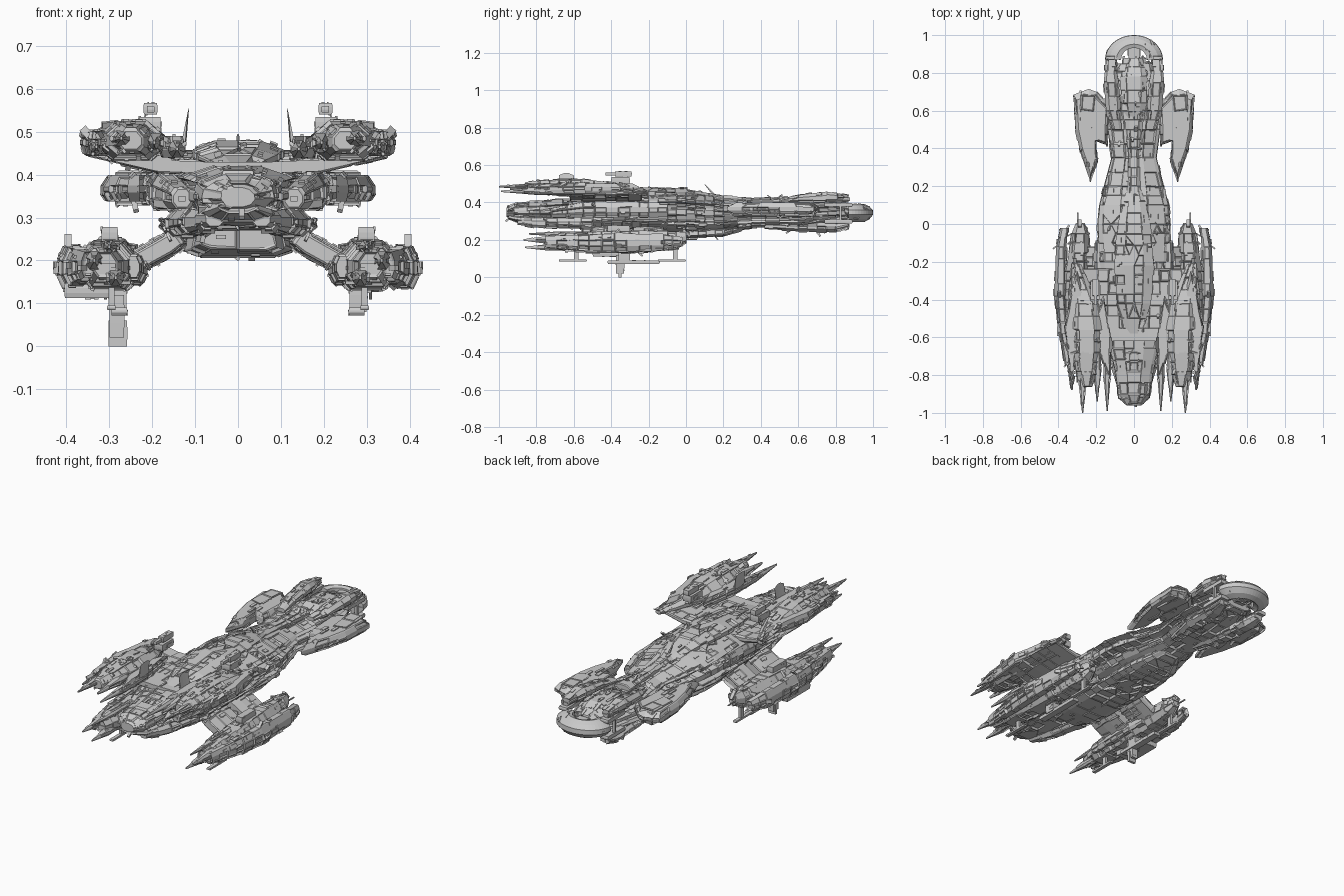
import bpy, bmesh, math, random
from mathutils import Vector, Matrix

if "Cube" in bpy.data.objects:
    bpy.data.objects.remove(bpy.data.objects["Cube"])
random.seed(7)

def half(pts):
    """mirror a right-hand profile into a closed section"""
    return pts + [(-x, z) for x, z in reversed(pts)]

OCT = half([(.55, 0), (1, .3), (1, .65), (.5, 1)])
FLAT = half([(.7, 0), (1, .2), (.95, .6), (.6, 1)])
HULL = half([(.45, 0), (.8, .1), (.95, .2), (.9, .27), (.68, .32), (.72, .42), (1, .46), (1, .6),
             (.74, .66), (.76, .74), (.98, .79), (.85, .86), (.4, 1)])

def skin(rings):
    """join equal-sized rings of points into a closed shell"""
    bm = bmesh.new()
    vs = [[bm.verts.new(p) for p in r] for r in rings]
    n = len(vs[0])
    for a, b in zip(vs, vs[1:]):
        for i in range(n):
            bm.faces.new((a[i], a[(i + 1) % n], b[(i + 1) % n], b[i]))
    bm.faces.new(vs[0])
    bm.faces.new(vs[-1])
    return bm

def greeble(bm, count, size):
    """small hull-aligned machinery blocks scattered over the faces"""
    faces = list(bm.faces)
    spots = random.choices(faces, weights=[f.calc_area() for f in faces], k=count)
    mats = []
    for f in spots:
        n = f.normal
        if n.length < .5:
            continue
        p = f.calc_center_median().lerp(random.choice(f.verts).co, random.uniform(0, .7))
        t = Vector((0, 1, 0)) if abs(n.y) < .8 else Vector((1, 0, 0))
        t = (t - n * t.dot(n)).normalized()
        rot = Matrix((t.cross(n), t, n)).transposed().to_4x4()
        s = [random.uniform(.2, .8), random.uniform(.6, 2.2), random.uniform(.2, .45)]
        mats.append(Matrix.Translation(p) @ rot @ Matrix.Diagonal([v * size for v in s] + [1]))
    for m in mats:
        bmesh.ops.create_cube(bm, size=1, matrix=m)

def finish(bm, name, mirror=False, panel=.09, blocks=0, size=.025):
    bmesh.ops.recalc_face_normals(bm, faces=bm.faces)
    if panel:
        for _ in range(3):
            long = [e for e in bm.edges if e.calc_length() > panel]
            if long:
                bmesh.ops.subdivide_edges(bm, edges=long, cuts=1, use_grid_fill=True)
        bm.normal_update()
        for depth in (.004, -.007, -.003):
            pick = [f for f in bm.faces if f.calc_area() > .0007 and random.random() < .22]
            if pick:
                bmesh.ops.inset_individual(bm, faces=pick, thickness=.005, depth=depth)
    bm.normal_update()
    if blocks:
        greeble(bm, blocks, size)
    me = bpy.data.meshes.new(name)
    bm.to_mesh(me)
    bm.free()
    ob = bpy.data.objects.new(name, me)
    bpy.context.collection.objects.link(ob)
    if mirror:
        ob.modifiers.new("Mirror", 'MIRROR')
    return ob

def loft(name, stations, section=OCT, **kw):
    """stations: (y, centre x, half width, z bottom, z top)"""
    finish(skin([[(cx + fx * w, y, zb + fz * (zt - zb)) for fx, fz in section]
                 for y, cx, w, zb, zt in stations]), name, **kw)

def prism(name, pts, lo, hi, plane='xy', taper=.85, **kw):
    """polygon pushed along the remaining axis, with sloped rims"""
    ca, cb = (sum(p[i] for p in pts) / len(pts) for i in (0, 1))
    put = {'xy': lambda a, b, c: (a, b, c), 'xz': lambda a, b, c: (a, c, b),
           'yz': lambda a, b, c: (c, a, b)}[plane]
    d = hi - lo
    finish(skin([[put(ca + (a - ca) * s, cb + (b - cb) * s, h) for a, b in pts] for h, s in
                 ((lo, taper), (lo + d * .35, 1), (hi - d * .35, 1), (hi, taper))]), name, **kw)

def box(name, x, y, z, **kw):
    kw.setdefault('panel', 0)
    prism(name, [(x[0], y[0]), (x[1], y[0]), (x[1], y[1]), (x[0], y[1])], z[0], z[1], taper=.97, **kw)

def blade(name, x, y0, y1, z, w, h):
    m = y1 + (y0 - y1) * .5
    loft(name, [(y0, x, .003, z - .004, z + .004), (m, x, w, z - h, z + h),
                (y1, x, w * .8, z - h * .8, z + h * .8)], mirror=True, blocks=5, size=.016)

# Main hull, belly and spine
loft("main_hull", [(-.95, 0, .05, .31, .38), (-.9, 0, .085, .29, .40), (-.78, 0, .10, .28, .41),
     (-.66, 0, .13, .28, .42), (-.45, 0, .165, .26, .43), (-.2, 0, .185, .245, .445),
     (0, 0, .195, .24, .445), (.1, 0, .185, .245, .435), (.2, 0, .16, .25, .42),
     (.35, 0, .12, .265, .405), (.5, 0, .14, .265, .405), (.6, 0, .155, .265, .405),
     (.76, 0, .13, .28, .40), (.85, 0, .085, .295, .385)], HULL, blocks=300)
loft("bridge_deck", [(-.58, 0, .04, .41, .43), (-.42, 0, .09, .42, .46), (-.22, 0, .105, .42, .48),
     (0, 0, .085, .42, .472), (.12, 0, .06, .41, .45), (.2, 0, .03, .4, .43)], blocks=45)
loft("belly_keel", [(-.55, 0, .09, .225, .28), (-.42, 0, .125, .21, .28), (.02, 0, .13, .21, .27),
     (.2, 0, .11, .22, .28), (.3, 0, .06, .25, .29)], FLAT, blocks=30)
loft("neck_spine", [(.15, 0, .035, .4, .44), (.35, 0, .03, .39, .425), (.55, 0, .05, .39, .43)], blocks=20)
loft("bow_shell", [(-.96, 0, .04, .325, .37), (-.92, 0, .085, .315, .39), (-.78, 0, .1, .33, .405),
     (-.68, 0, .07, .33, .42)], half([(.3, 0), (.75, .12), (1, .4), (.95, .65), (.65, .9), (.25, 1)]),
     blocks=8)
loft("flank_pod", [(-.72, .13, .025, .32, .37), (-.55, .165, .035, .32, .4), (-.3, .18, .032, .32, .405),
     (-.1, .18, .028, .325, .4)], mirror=True, blocks=40)
loft("bow_cheek", [(-.9, .055, .02, .28, .31), (-.75, .09, .035, .265, .32), (-.5, .13, .04, .255, .32)],
     mirror=True, blocks=20)

# Wing that carries the upper nacelles
prism("upper_wing", half([(.08, .402), (.2, .407), (.35, .442), (.33, .457), (.2, .435), (.08, .43)]),
      -.62, -.24, 'xz', taper=.95, blocks=40)
# Lower plate and arms that carry the lower nacelles
prism("lower_plate", half([(.1, .26), (.15, .265), (.185, .298), (.08, .3)]), -.5, .1, 'xz', taper=.95, blocks=30)
for y0, y1 in ((-.5, -.32), (-.28, -.12)):
    prism("lower_arm", [(.12, .24), (.145, .275), (.17, .262), (.26, .21), (.25, .16), (.15, .215)],
          y0, y1, 'xz', mirror=True, blocks=16)

# Upper nacelles: core, sloping outer armour and forward prongs
loft("upper_nacelle", [(-.2, .31, .015, .445, .465), (-.28, .29, .04, .44, .48), (-.42, .26, .07, .435, .51),
     (-.56, .25, .08, .43, .525), (-.68, .25, .075, .435, .525), (-.78, .25, .055, .445, .515),
     (-.86, .25, .03, .455, .505)], mirror=True, blocks=120)
prism("upper_nacelle_armour", [(.3, -.25), (.33, -.35), (.345, -.45), (.365, -.54), (.35, -.66), (.34, -.8),
      (.325, -.85), (.315, -.7), (.26, -.6), (.26, -.4)], .448, .502, taper=.88, mirror=True, blocks=25)
prism("inner_guard", [(.16, -.38), (.19, -.45), (.175, -.7), (.13, -.82), (.125, -.6)], .44, .49,
      mirror=True, blocks=16)
blade("inner_prong", .142, -.99, -.6, .46, .02, .02)
blade("middle_prong", .195, -.94, -.6, .475, .022, .022)
blade("outer_prong", .272, -1.0, -.65, .485, .024, .018)
blade("side_prong", .33, -.88, -.6, .465, .015, .016)
prism("inner_fin", [(.114, .557), (.12, .48), (.15, .435), (.165, .44), (.13, .48)], -.68, -.6, 'xz',
      panel=0, mirror=True)
# Upper gun turrets
box("upper_turret_base", (.18, .23), (-.4, -.3), (.5, .535), mirror=True, blocks=8, size=.018)
box("upper_turret", (.188, .22), (-.38, -.29), (.54, .567), mirror=True, blocks=3, size=.012)
box("upper_turret_barrel", (.195, .212), (-.43, -.36), (.545, .56), mirror=True)

# Lower nacelles
loft("lower_nacelle", [(0, .285, .025, .18, .24), (-.05, .285, .045, .15, .245), (-.25, .295, .065, .13, .25),
     (-.45, .3, .07, .13, .245), (-.65, .31, .055, .14, .235), (-.75, .31, .03, .16, .22)],
     mirror=True, blocks=120)
loft("lower_nacelle_armour", [(-.02, .37, .018, .165, .215), (-.12, .385, .028, .145, .23),
     (-.38, .388, .032, .135, .235), (-.52, .378, .03, .14, .23), (-.75, .35, .015, .16, .22)],
     mirror=True, blocks=55)
loft("lower_inner_pod", [(-.2, .24, .02, .15, .2), (-.4, .235, .024, .145, .215), (-.62, .245, .015, .16, .21)],
     mirror=True, blocks=14)
blade("lower_prong_outer", .335, -.87, -.6, .2, .02, .022)
blade("lower_prong_inner", .285, -.86, -.6, .16, .018, .018)
blade("lower_prong_top", .3, -.84, -.5, .232, .018, .014)
box("rear_antenna", (.295, .301), (-.03, .06), (.2, .206), mirror=True)
box("lower_top_mount", (.28, .318), (-.42, -.3), (.24, .278), mirror=True, blocks=5, size=.014)
# Guns and landing gear below the lower nacelles
box("belly_gun_mount", (.26, .3), (-.36, -.3), (.08, .14), mirror=True, blocks=4, size=.014)
box("belly_gun", (.258, .295), (-.42, -.14), (.072, .09), mirror=True, blocks=4, size=.012)
box("left_gear_leg", (-.3, -.265), (-.375, -.33), (.02, .12), blocks=4, size=.012)
box("left_gear_foot", (-.302, -.258), (-.36, -.345), (0, .06))
box("left_gun_rail", (-.405, -.3), (-.5, -.3), (.112, .148), blocks=8, size=.018)
for y in (-.6, -.07):
    box("lower_skid", (.285, .305), (y - .08, y + .07), (.085, .095), mirror=True)
    box("lower_skid_strut", (.288, .302), (y, y + .025), (.09, .16), mirror=True)

# Stern winglets, swept forward from the stern flanks
prism("stern_winglet", [(.13, .63), (.2, .7), (.24, .715), (.32, .685), (.31, .5), (.285, .38), (.23, .22),
      (.195, .32), (.2, .44), (.14, .42)], .338, .395, taper=.86, mirror=True, blocks=30)
prism("winglet_plate", [(.2, .69), (.28, .69), (.29, .52), (.22, .5)], .328, .406, taper=.9,
      mirror=True, blocks=10)
# Stern plates and engine block
loft("stern_top_plate", [(.5, .09, .025, .4, .42), (.6, .11, .038, .4, .44), (.75, .12, .04, .4, .458),
     (.87, .125, .022, .4, .44)], mirror=True, blocks=25)
loft("stern_bottom_plate", [(.42, .07, .03, .26, .29), (.6, .1, .045, .245, .29), (.8, .11, .04, .24, .29),
     (.87, .12, .022, .26, .3)], mirror=True, blocks=25)
loft("engine_block", [(.55, 0, .05, .38, .4), (.64, 0, .07, .38, .425), (.78, 0, .07, .36, .42),
     (.88, 0, .055, .31, .38)], blocks=80, size=.024)
# Rounded stern ring and the struts that hold it
ring = []
for i in range(25):
    a = math.pi * i / 24
    c, s = math.cos(a), math.sin(a)
    ring.append([((.153 - d) * c, .87 + (.13 - d * .8) * s, z) for d, z in
                 ((0, .335), (.002, .36), (.025, .38), (.06, .392), (.085, .385), (.085, .31), (.06, .295), (.025, .31))])
finish(skin(ring), "stern_ring", blocks=12, size=.016)
for z in (.298, .388):
    box("ring_strut", (.1, .15), (.74, .89), (z - .01, z + .01), mirror=True)
box("ring_post", (.135, .15), (.82, .832), (.3, .39), mirror=True)
box("ring_beam", (-.03, .03), (.8, .95), (.32, .375), blocks=8, size=.02)

# Mast on the spine
prism("mast", [(.1, .495), (.105, .495), (.16, .44), (.15, .43)], -.003, .003, 'yz', panel=0)
